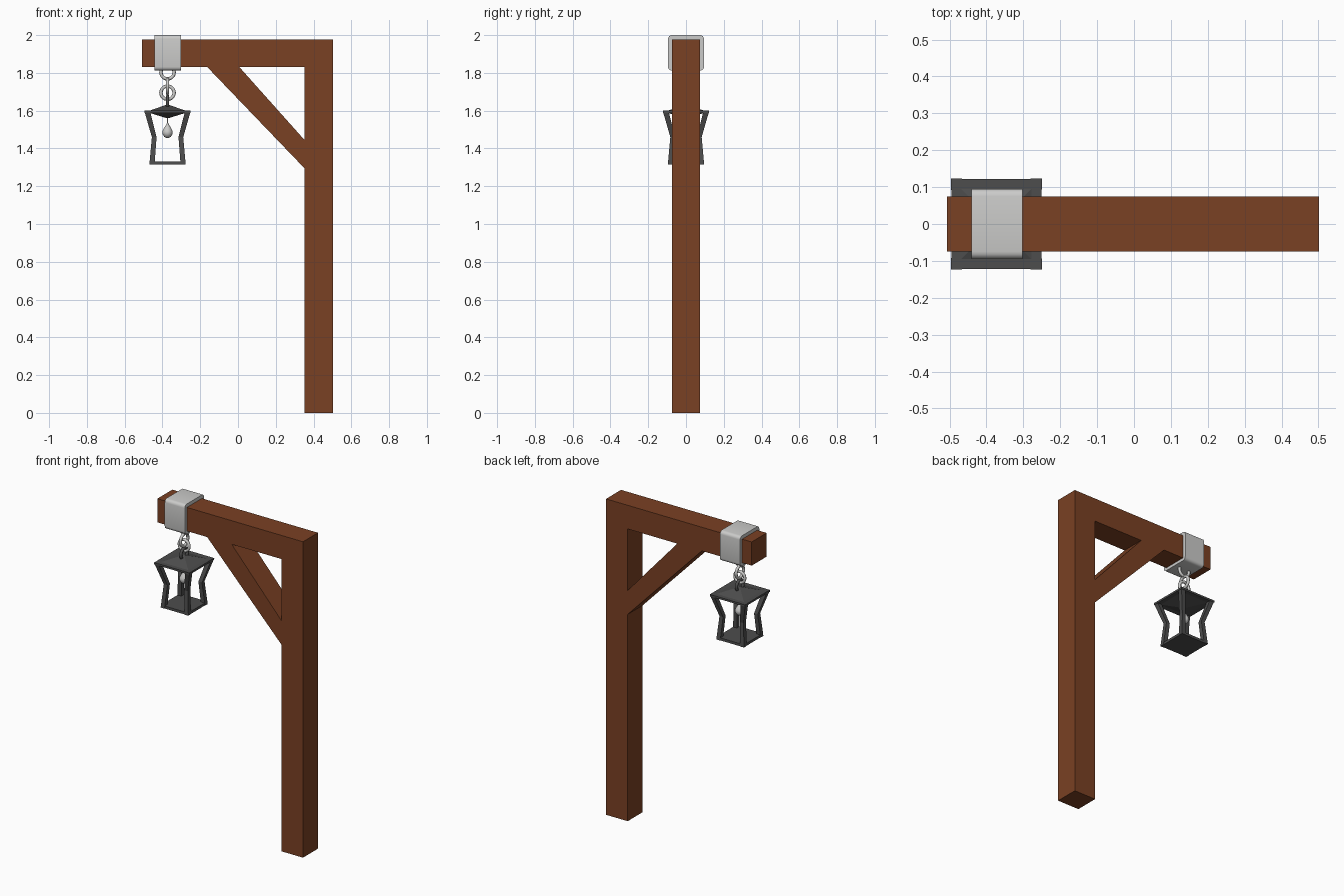
import bpy
import bmesh
import math
from mathutils import Matrix

if "Cube" in bpy.data.objects:
    bpy.data.objects.remove(bpy.data.objects["Cube"], do_unlink=True)

LAMP_X = -0.373


def material(name, rgb, rough):
    m = bpy.data.materials.new(name)
    m.use_nodes = True
    m.diffuse_color = (*rgb, 1)
    shader = m.node_tree.nodes["Principled BSDF"]
    shader.inputs["Base Color"].default_value = (*rgb, 1)
    shader.inputs["Roughness"].default_value = rough
    return m


wood = material("brown wood", (0.195, 0.052, 0.017), 0.9)
steel = material("light metal", (0.6, 0.6, 0.59), 0.6)
iron = material("dark iron", (0.075, 0.075, 0.075), 0.7)


def add_object(name, bm, mat, smooth=False):
    bmesh.ops.recalc_face_normals(bm, faces=bm.faces)
    mesh = bpy.data.meshes.new(name)
    bm.to_mesh(mesh)
    bm.free()
    mesh.materials.append(mat)
    ob = bpy.data.objects.new(name, mesh)
    bpy.context.collection.objects.link(ob)
    if smooth:
        bpy.ops.object.select_all(action="DESELECT")
        ob.select_set(True)
        bpy.context.view_layer.objects.active = ob
        bpy.ops.object.shade_smooth_by_angle(angle=math.radians(50))
    return ob


def loft(bm, rings):
    """Skin equal-length rings of points and cap both ends."""
    loops = [[bm.verts.new(p) for p in ring] for ring in rings]
    n = len(loops[0])
    for a, b in zip(loops, loops[1:]):
        for i in range(n):
            j = (i + 1) % n
            bm.faces.new((a[i], a[j], b[j], b[i]))
    bm.faces.new(loops[0])
    bm.faces.new(loops[-1])


def square(cx, cy, half, z):
    return [(cx + sx * half, cy + sy * half, z)
            for sx, sy in ((-1, -1), (1, -1), (1, 1), (-1, 1))]


def box(name, x0, x1, depth, z0, z1, mat, bevel=0):
    bm = bmesh.new()
    ring = [(x0, -depth), (x1, -depth), (x1, depth), (x0, depth)]
    loft(bm, [[(x, y, z) for x, y in ring] for z in (z0, z1)])
    if bevel:
        # round only the edges that run along the beam
        along = [e for e in bm.edges
                 if abs(e.verts[0].co.x - e.verts[1].co.x) > 0.01]
        bmesh.ops.bevel(bm, geom=along, offset=bevel, segments=4,
                        profile=0.5, affect="EDGES")
    return add_object(name, bm, mat, smooth=bool(bevel))


# Wooden frame
box("post", 0.352, 0.502, 0.074, 0, 1.978, wood)
box("beam", -0.507, 0.352, 0.074, 1.83, 1.978, wood)
bm = bmesh.new()
brace = [(-0.162, 1.83), (0.352, 1.295), (0.352, 1.445), (0.008, 1.83)]
loft(bm, [[(x, y, z) for x, z in brace] for y in (-0.074, 0.074)])
add_object("diagonal_brace", bm, wood)

# Metal band around the beam
box("beam_band", -0.441, -0.302, 0.095, 1.812, 2.0, steel, bevel=0.02)


# Chain links, alternately facing front and side
def link(name, z, radius, tube, facing_side, mat):
    bm = bmesh.new()
    steps, sides = 20, 8
    verts = []
    for i in range(steps):
        a = math.tau * i / steps
        for j in range(sides):
            b = math.tau * j / sides
            r = radius + tube * math.cos(b)
            verts.append(bm.verts.new(
                (r * math.cos(a), tube * math.sin(b), r * math.sin(a))))
    for i in range(steps):
        for j in range(sides):
            k, m = (i + 1) % steps * sides, (j + 1) % sides
            bm.faces.new((verts[i * sides + j], verts[k + j],
                          verts[k + m], verts[i * sides + m]))
    turn = Matrix.Rotation(math.pi / 2 if facing_side else 0, 4, "Z")
    bm.transform(Matrix.Translation((LAMP_X, 0, z)) @ turn)
    add_object(name, bm, mat, smooth=True)


link("chain_link_top", 1.803, 0.035, 0.009, False, steel)
link("chain_link_middle", 1.728, 0.037, 0.009, True, steel)
link("chain_link_bottom", 1.695, 0.035, 0.009, False, steel)
link("lantern_hook", 1.643, 0.033, 0.009, True, iron)

# Lantern roof: flat rim with a low peak above and below
bm = bmesh.new()
loft(bm, [square(LAMP_X, 0, h, z) for h, z in
          ((0.004, 1.56), (0.095, 1.588), (0.122, 1.588),
           (0.122, 1.6), (0.095, 1.6), (0.004, 1.632))])
add_object("lantern_roof", bm, iron)

# Lantern base
box("lantern_base", LAMP_X - 0.094, LAMP_X + 0.094, 0.094,
    1.315, 1.331, iron)

# Four bent corner bars: outer reach, bar half width, height
bends = ((0.096, 0.0135, 1.315), (0.083, 0.0125, 1.46), (0.123, 0.015, 1.599))
for front, sy in (("front", -1), ("back", 1)):
    for side, sx in (("right", -1), ("left", 1)):
        bm = bmesh.new()
        loft(bm, [square(LAMP_X + sx * (reach - h), sy * (reach - h), h, z)
                  for reach, h, z in bends])
        add_object(f"corner_bar_{front}_{side}", bm, iron)

# Teardrop hanging inside on a thin stem
drop = ((0.006, 1.456), (0.018, 1.462), (0.027, 1.477), (0.027, 1.492),
        (0.019, 1.508), (0.009, 1.523), (0.003, 1.535), (0.003, 1.575))
bm = bmesh.new()
loft(bm, [[(LAMP_X + r * math.cos(math.tau * i / 16),
            r * math.sin(math.tau * i / 16), z) for i in range(16)]
          for r, z in drop])
add_object("lamp_drop", bm, steel, smooth=True)
